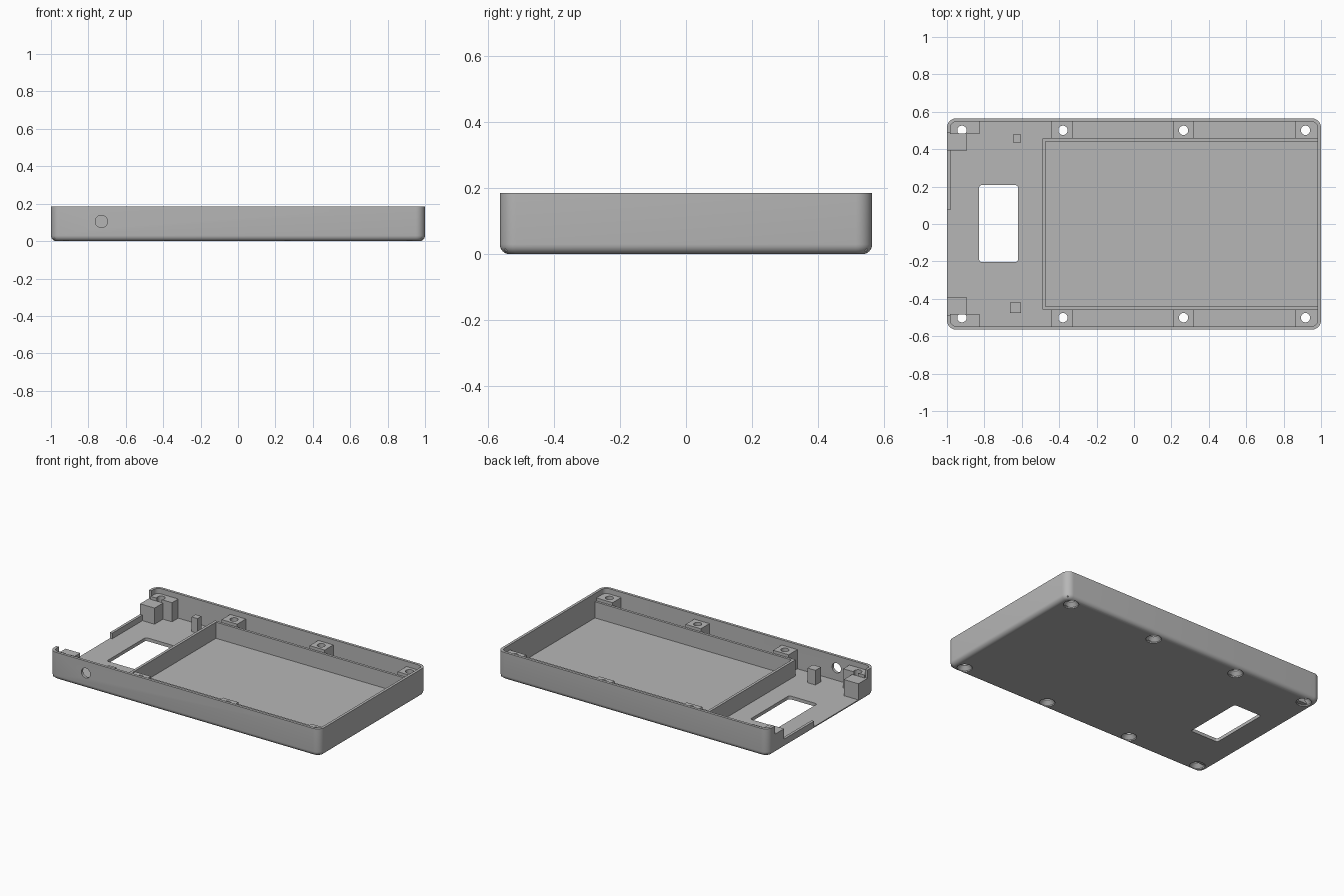
import bpy
import bmesh
from math import sin, cos, pi

old = bpy.data.objects.get("Cube")
if old:
    bpy.data.objects.remove(old)

grey = bpy.data.materials.new("plain_grey")
grey.use_nodes = True
grey.diffuse_color = (0.47, 0.47, 0.47, 1)
grey.node_tree.nodes["Principled BSDF"].inputs["Base Color"].default_value = (0.47, 0.47, 0.47, 1)

HX, HY, H = 1.0, 0.565, 0.185      # outer half sizes and height
WALL, FLOOR = 0.018, 0.022
CORNER, FILLET = 0.05, 0.03
BOSS_TOP, FENCE_TOP, POST_TOP = 0.15, 0.13, 0.12


def loft(name, rings):
    """Solid from a stack of equal-length vertex rings."""
    bm = bmesh.new()
    loops = [[bm.verts.new(p) for p in ring] for ring in rings]
    n = len(loops[0])
    for a, b in zip(loops, loops[1:]):
        for i in range(n):
            j = (i + 1) % n
            bm.faces.new((a[i], a[j], b[j], b[i]))
    bm.faces.new(loops[0][::-1])
    bm.faces.new(loops[-1])
    bmesh.ops.recalc_face_normals(bm, faces=bm.faces)
    mesh = bpy.data.meshes.new(name)
    bm.to_mesh(mesh)
    bm.free()
    mesh.materials.append(grey)
    obj = bpy.data.objects.new(name, mesh)
    bpy.context.collection.objects.link(obj)
    return obj


def round_rect(cx, cy, hx, hy, r, z, steps=8):
    pts = []
    for k, (sx, sy) in enumerate(((1, 1), (-1, 1), (-1, -1), (1, -1))):
        for i in range(steps + 1):
            a = (k + i / steps) * pi / 2
            pts.append((cx + sx * (hx - r) + r * cos(a), cy + sy * (hy - r) + r * sin(a), z))
    return pts


def circle(x, y, r, z, n=32):
    return [(x + r * cos(2 * pi * i / n), y + r * sin(2 * pi * i / n), z) for i in range(n)]


def box(name, x0, x1, y0, y1, z0, z1):
    return loft(name, [[(x0, y0, z), (x1, y0, z), (x1, y1, z), (x0, y1, z)] for z in (z0, z1)])


def select(obj):
    bpy.ops.object.select_all(action='DESELECT')
    obj.select_set(True)
    bpy.context.view_layer.objects.active = obj


def cut(obj, cutter, keep=False):
    mod = obj.modifiers.new("cut", 'BOOLEAN')
    mod.operation, mod.solver, mod.object = 'DIFFERENCE', 'EXACT', cutter
    cutter.hide_render = True
    select(obj)
    bpy.ops.object.modifier_apply(modifier=mod.name)
    if not keep:
        bpy.data.objects.remove(cutter)


# Tray shell: rounded corners and a filleted bottom edge
rings = []
for i in range(7):
    a = i / 6 * pi / 2
    d = FILLET * (1 - sin(a))
    rings.append(round_rect(0, 0, HX - d, HY - d, CORNER - d, FILLET * (1 - cos(a))))
rings.append(round_rect(0, 0, HX, HY, CORNER, H))
tray = loft("tray", rings)
cut(tray, loft("cavity", [round_rect(0, 0, HX - WALL, HY - WALL, CORNER - WALL, z) for z in (FLOOR, H + 0.1)]))

# Stepped opening in the end wall
cut(tray, box("end_upper", -1.1, -0.96, -0.49, 0.49, 0.13, 0.3))
cut(tray, box("end_middle", -1.1, -0.96, -0.393, 0.393, 0.06, 0.3))
cut(tray, box("end_lower", -1.1, -0.96, -0.393, 0.075, FLOOR, 0.3))

# Floor window and round port in the front wall
cut(tray, loft("window", [round_rect(-0.724, 0.002, 0.104, 0.206, 0.015, z) for z in (-0.1, 0.1)]))
port = loft("port", [circle(-0.73, 0, 0.033, z) for z in (0.5, 0.6)])
port.rotation_euler.x = pi / 2
port.location.z = 0.105
cut(tray, port)

# Screw bosses with countersunk through holes
bosses = []
for side, word in ((-1, "front"), (1, "rear")):
    spots = ((-0.92, -0.983, -0.825, 0.482), (-0.38, -0.44, -0.325, 0.456),
             (0.265, 0.21, 0.322, 0.456), (0.917, 0.862, 0.983, 0.456))
    for n, (x, x0, x1, inner) in enumerate(spots):
        y0, y1 = sorted((side * inner, side * 0.549))
        boss = box(f"{word}_boss_{n + 1}", x0, x1, y0, y1, 0.01, BOSS_TOP)
        y = side * 0.501
        screw = loft("screw", [circle(x, y, 0.047, -0.01), circle(x, y, 0.047, 0.008),
                               circle(x, y, 0.025, 0.032), circle(x, y, 0.025, 0.3)])
        cut(tray, screw, keep=True)
        cut(boss, screw)
        bosses.append((boss, x, y))

# Fence around the large bay, cleared where the screw holes pass
box("fence_end", -0.49, -0.472, -0.458, 0.458, 0.01, FENCE_TOP)
for side, word in ((-1, "front"), (1, "rear")):
    y0, y1 = sorted((side * 0.441, side * 0.458))
    box(f"{word}_fence", -0.48, 0.99, y0, y1, 0.01, FENCE_TOP)
    # Corner blocks beside the end opening
    y0, y1 = sorted((side * 0.393, side * 0.484))
    box(f"{word}_corner_block", -0.99, -0.892, y0, y1, 0.01, 0.13)

# Small support posts
box("rear_post", -0.648, -0.605, 0.436, 0.478, 0.01, POST_TOP)
box("front_post", -0.664, -0.605, -0.477, -0.419, 0.01, POST_TOP)

for obj in [tray] + [b[0] for b in bosses]:
    select(obj)
    bpy.ops.object.shade_smooth_by_angle(angle=pi / 6)
